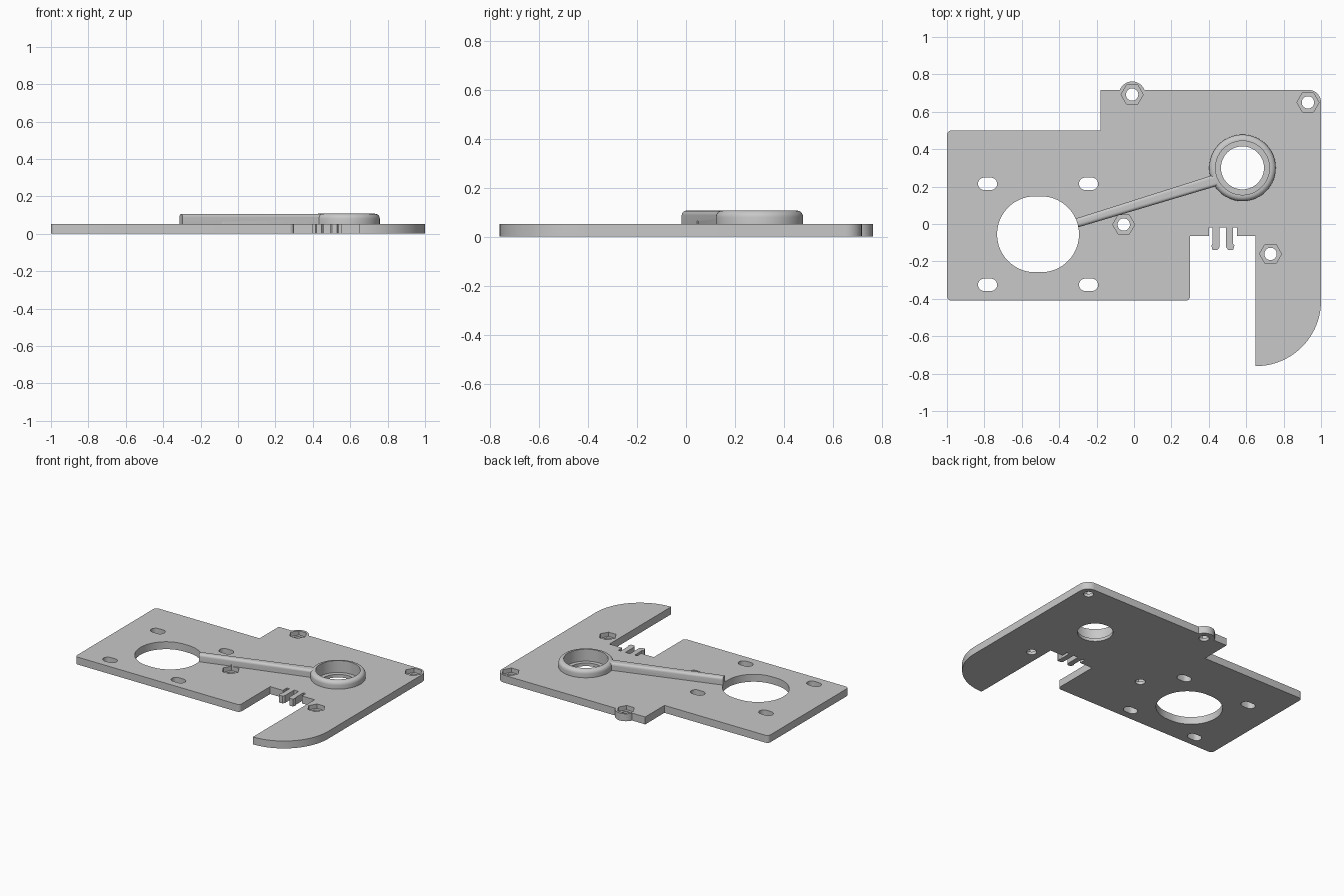
import bpy, bmesh
from math import pi, cos, sin, tan
from mathutils import Vector

cube = bpy.data.objects.get("Cube")
if cube:
    bpy.data.objects.remove(cube, do_unlink=True)

PLATE = 0.053    # plate thickness
TOP = 0.107      # top of boss and arm
LEDGE = 0.022    # floor of the bearing seat and nut pockets

grey = bpy.data.materials.new("plain_grey")
grey.use_nodes = True
colour = (0.58, 0.58, 0.58, 1)
grey.diffuse_color = colour
grey.node_tree.nodes["Principled BSDF"].inputs["Base Color"].default_value = colour


def prism(name, points, z0, z1, round_top=0):
    """Extrude a 2D outline, optionally rounding its upper rim."""
    bm = bmesh.new()
    base = bm.faces.new([bm.verts.new((x, y, z0)) for x, y in points])
    ext = bmesh.ops.extrude_face_region(bm, geom=[base])["geom"]
    bmesh.ops.translate(bm, vec=(0, 0, z1 - z0),
                        verts=[g for g in ext if isinstance(g, bmesh.types.BMVert)])
    bmesh.ops.recalc_face_normals(bm, faces=bm.faces[:])
    if round_top:
        rim = [e for e in bm.edges if all(v.co.z > z1 - 1e-5 for v in e.verts)]
        bmesh.ops.bevel(bm, geom=rim, offset=round_top, segments=5,
                        profile=0.5, affect='EDGES')
    mesh = bpy.data.meshes.new(name)
    bm.to_mesh(mesh)
    bm.free()
    mesh.materials.append(grey)
    ob = bpy.data.objects.new(name, mesh)
    bpy.context.collection.objects.link(ob)
    return ob


def ring(x, y, r, n=64, stretch=0):
    """Circle or polygon; stretch pulls it into a slot along x."""
    pts = []
    for i in range(n):
        a = 2 * pi * (i + (0.5 if stretch else 0)) / n
        pts.append((x + r * cos(a) + (stretch if cos(a) > 0 else -stretch),
                    y + r * sin(a)))
    return pts


def rounded(corners):
    """Round every corner (x, y, radius) of an outline."""
    out = []
    for i, (x, y, r) in enumerate(corners):
        p = Vector((x, y))
        if r == 0:
            out.append((x, y))
            continue
        a = (Vector(corners[i - 1][:2]) - p).normalized()
        b = (Vector(corners[(i + 1) % len(corners)][:2]) - p).normalized()
        half = a.angle(b) / 2
        centre = p + (a + b).normalized() * (r / sin(half))
        start = (p + a * (r / tan(half)) - centre).normalized()
        end = (p + b * (r / tan(half)) - centre).normalized()
        steps = 24 if r > 0.2 else 8
        for k in range(steps + 1):
            out.append(tuple(centre + start.slerp(end, k / steps) * r))
    return out


def combine(target, other, operation):
    mod = target.modifiers.new("join", 'BOOLEAN')
    mod.object, mod.operation, mod.solver = other, operation, 'EXACT'
    bpy.context.view_layer.objects.active = target
    bpy.ops.object.modifier_apply(modifier=mod.name)
    bpy.data.objects.remove(other, do_unlink=True)


# Plate outline with the snap prongs in the front notch
S = 0.025
prong = [(0.42, -0.02), (0.42, -0.105), (0.413, -0.115), (0.42, -0.138),
         (0.447, -0.138), (0.457, -0.125), (0.457, -0.02)]
mid = 0.475
prongs = prong + [(2 * mid - x, y) for x, y in reversed(prong)]
corners = [(-1, -0.41, S), (0.3, -0.41, S), (0.3, -0.065, 0), (0.4, -0.065, 0),
           (0.4, -0.02, 0)]
corners += [(x, y, 0) for x, y in prongs]
corners += [(0.55, -0.02, 0), (0.55, -0.065, 0), (0.65, -0.065, 0),
            (0.65, -0.76, 0), (1, -0.76, 0.349), (1, 0.717, 0.067),
            (-0.18, 0.717, 0), (-0.18, 0.5, 0), (-1, 0.5, S)]
plate = prism("mounting_plate", rounded(corners), 0, PLATE)

# Screw ear on the back edge
combine(plate, prism("ear", ring(-0.01, 0.692, 0.07), 0, PLATE), 'UNION')

# Bearing boss and the tapered arm leading to it
bx, by = 0.58, 0.3
combine(plate, prism("boss", ring(bx, by, 0.178, 96), 0.01, TOP, 0.027), 'UNION')
arm = [(-0.35, -0.033), (0.55, 0.235), (0.55, 0.302), (-0.35, 0.017)]
combine(plate, prism("arm", arm, 0.012, TOP - 0.0005, 0.018), 'UNION')

# Bearing seat and through hole
combine(plate, prism("seat", ring(bx, by, 0.144, 96), LEDGE, 0.2), 'DIFFERENCE')
combine(plate, prism("bore", ring(bx, by, 0.115, 96), -0.1, 0.2), 'DIFFERENCE')

# Large opening with four adjusting slots around it
ox, oy = -0.513, -0.055
combine(plate, prism("opening", ring(ox, oy, 0.203, 96, 0.016), -0.1, 0.2), 'DIFFERENCE')
for sx in (-1, 1):
    for sy in (-1, 1):
        slot = ring(ox + sx * 0.27, oy + sy * 0.27, 0.033, 32, 0.018)
        combine(plate, prism("slot", slot, -0.1, 0.2), 'DIFFERENCE')

# Hexagonal nut pockets with screw holes
for x, y in [(-0.01, 0.692), (0.93, 0.65), (-0.055, -0.003), (0.73, -0.16)]:
    combine(plate, prism("pocket", ring(x, y, 0.059, 6), LEDGE, 0.064), 'DIFFERENCE')
    combine(plate, prism("screw_hole", ring(x, y, 0.033, 32), -0.1, 0.2), 'DIFFERENCE')

# Smooth curved walls, keep the edges sharp
bpy.ops.object.select_all(action='DESELECT')
plate.select_set(True)
bpy.context.view_layer.objects.active = plate
bpy.ops.object.shade_smooth_by_angle(angle=0.5)
